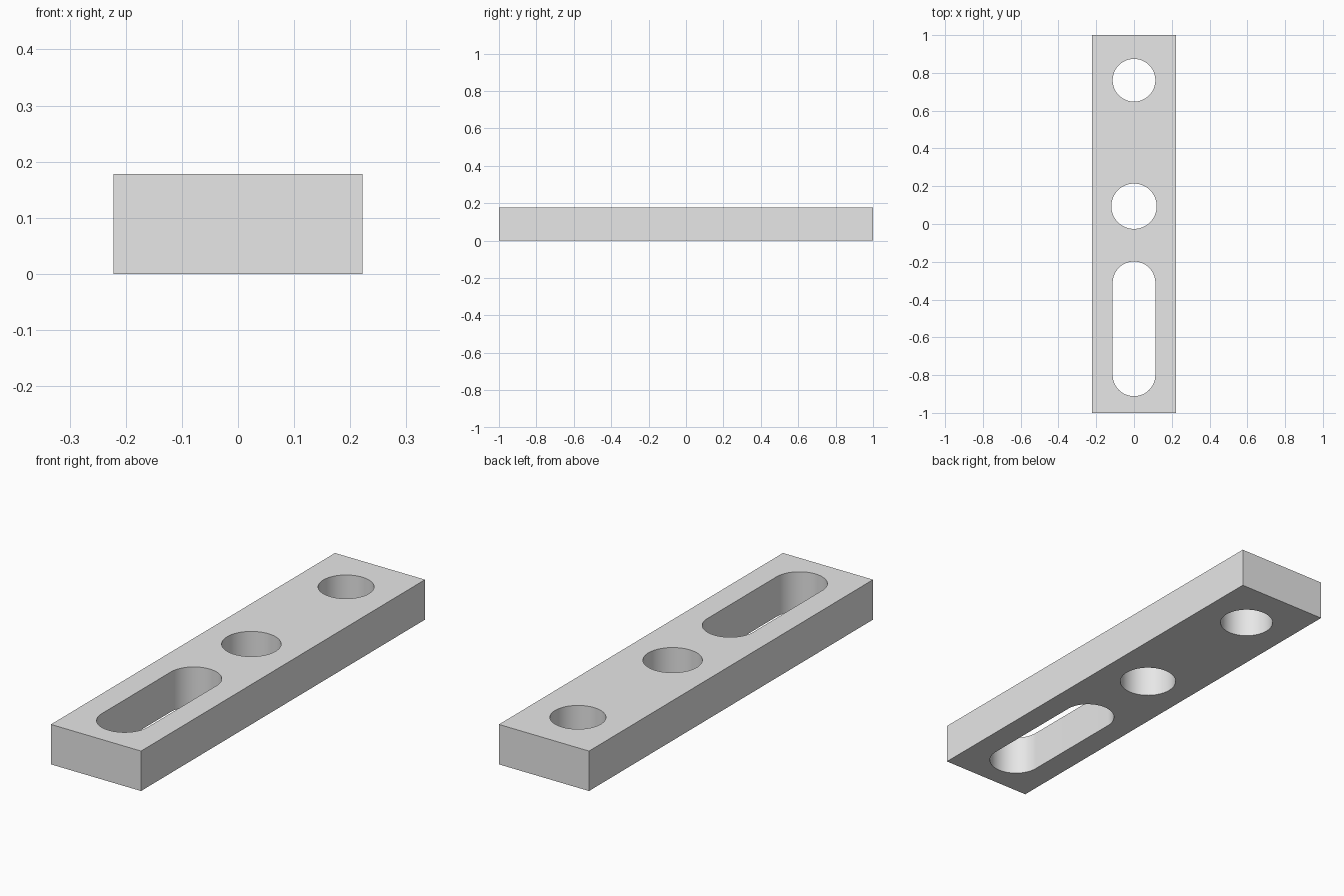
import bpy
import bmesh
from math import cos, sin, pi, radians

WIDTH, LENGTH, HEIGHT = 0.444, 2.0, 0.178
ARC_STEPS = 48

if "Cube" in bpy.data.objects:
    bpy.data.objects.remove(bpy.data.objects["Cube"], do_unlink=True)

# Plain grey material
grey = bpy.data.materials.new("plain_grey")
grey.use_nodes = True
grey.diffuse_color = (0.8, 0.8, 0.8, 1)
grey.node_tree.nodes["Principled BSDF"].inputs["Base Color"].default_value = (0.8, 0.8, 0.8, 1)


def add_object(name, bm):
    bmesh.ops.recalc_face_normals(bm, faces=bm.faces)
    mesh = bpy.data.meshes.new(name)
    bm.to_mesh(mesh)
    bm.free()
    mesh.materials.append(grey)
    obj = bpy.data.objects.new(name, mesh)
    bpy.context.collection.objects.link(obj)
    return obj


def slot_cutter(name, y, radius, straight=0.0):
    """Upright prism with rounded ends; a plain cylinder when straight is zero."""
    steps = ARC_STEPS + 1 if straight else ARC_STEPS
    outline = []
    for side in (1, -1):
        for i in range(steps):
            a = pi * i / ARC_STEPS
            outline.append((side * radius * cos(a),
                            y + side * (radius * sin(a) + straight / 2)))
    bm = bmesh.new()
    low, high = [[bm.verts.new((px, py, z)) for px, py in outline]
                 for z in (-0.1, HEIGHT + 0.1)]
    bm.faces.new(low)
    bm.faces.new(high)
    for i in range(len(outline)):
        bm.faces.new((low[i - 1], low[i], high[i], high[i - 1]))
    cutter = add_object(name, bm)
    cutter.hide_render = True
    return cutter


# Flat rectangular bar
bm = bmesh.new()
bmesh.ops.create_cube(bm, size=1)
bmesh.ops.scale(bm, vec=(WIDTH, LENGTH, HEIGHT), verts=bm.verts)
bmesh.ops.translate(bm, vec=(0, 0, HEIGHT / 2), verts=bm.verts)
bar = add_object("slotted_bar", bm)

bpy.ops.object.select_all(action="DESELECT")
bar.select_set(True)
bpy.context.view_layer.objects.active = bar

# Two round holes and one long slot, all cut right through
for cutter in (slot_cutter("end_hole", 0.761, 0.113),
               slot_cutter("middle_hole", 0.094, 0.12),
               slot_cutter("long_slot", -0.555, 0.113, 0.487)):
    cut = bar.modifiers.new(cutter.name, "BOOLEAN")
    cut.operation = "DIFFERENCE"
    cut.solver = "EXACT"
    cut.object = cutter
    bpy.ops.object.modifier_apply(modifier=cut.name)
    bpy.data.objects.remove(cutter, do_unlink=True)

# Smooth hole walls, sharp rims
bpy.ops.object.shade_smooth_by_angle(angle=radians(30))
